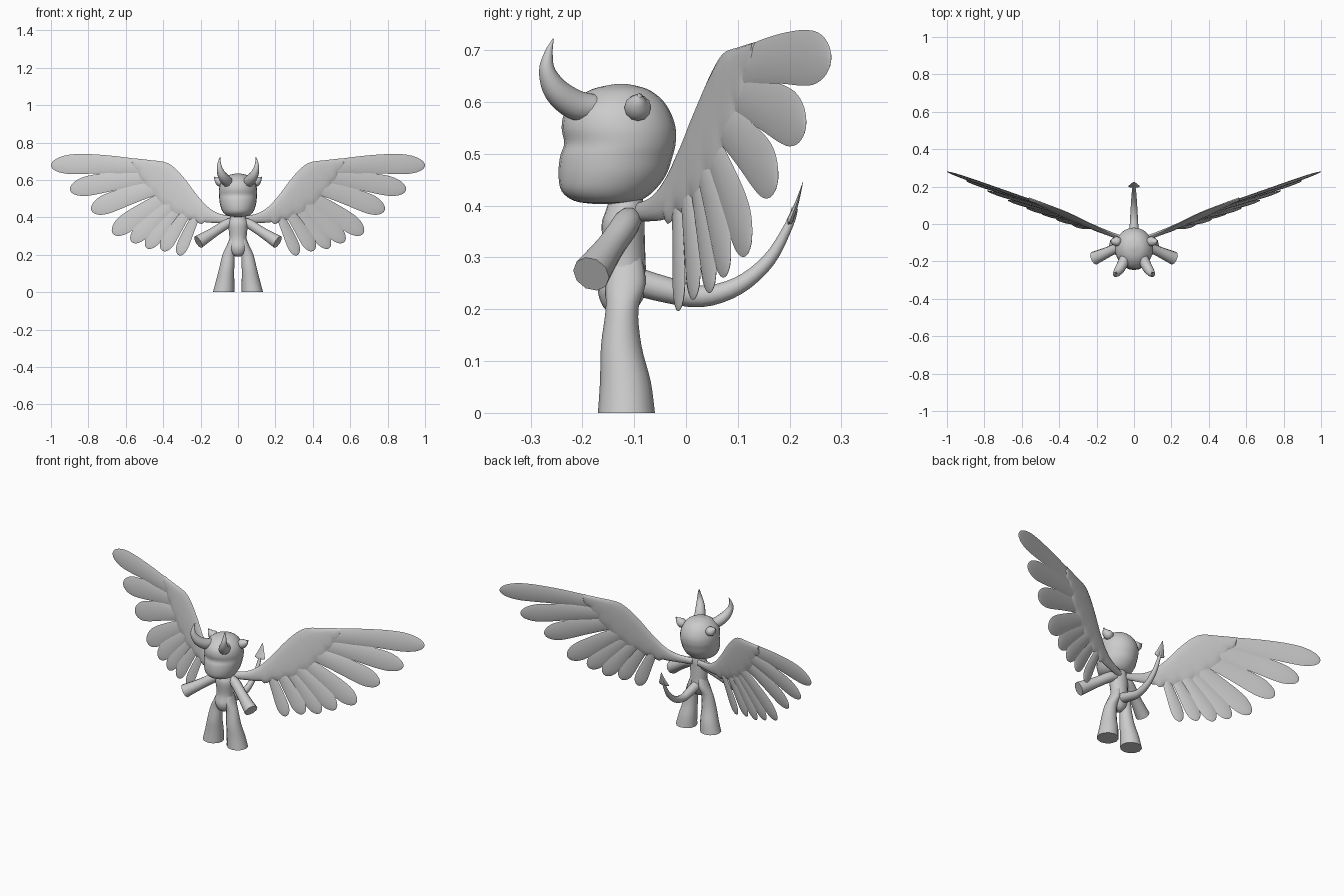
import bpy, bmesh, math
from mathutils import Vector

if "Cube" in bpy.data.objects:
    bpy.data.objects.remove(bpy.data.objects["Cube"])

grey = bpy.data.materials.new("plain grey")
grey.use_nodes = True
colour = (0.6, 0.6, 0.6, 1)
grey.diffuse_color = colour
grey.node_tree.nodes["Principled BSDF"].inputs["Base Color"].default_value = colour

X, Y, Z = Vector((1, 0, 0)), Vector((0, 1, 0)), Vector((0, 0, 1))


def spline(keys, steps):
    """Catmull-Rom through rows of numbers."""
    rows = []
    for i in range(len(keys) - 1):
        a, b, c, d = (keys[max(i - 1, 0)], keys[i], keys[i + 1], keys[min(i + 2, len(keys) - 1)])
        for k in range(steps):
            t = k / steps
            rows.append([q + t * ((r - p) + t * ((2 * p - 5 * q + 4 * r - s) + t * (3 * q - p - 3 * r + s))) / 2
                         for p, q, r, s in zip(a, b, c, d)])
    return rows + [list(keys[-1])]


def ring(centre, u, v, sides):
    angles = [2 * math.pi * k / sides for k in range(sides)]
    return [centre + u * math.cos(a) + v * math.sin(a) for a in angles]


def loft(name, rings, mirror=False):
    """Skin a closed solid over matching rings."""
    bm = bmesh.new()
    loops = [[bm.verts.new(p) for p in r] for r in rings]
    for low, high in zip(loops, loops[1:]):
        for k in range(len(low)):
            j = (k + 1) % len(low)
            bm.faces.new((low[k], low[j], high[j], high[k]))
    bm.faces.new(loops[0])
    bm.faces.new(loops[-1])
    bmesh.ops.recalc_face_normals(bm, faces=bm.faces)
    mesh = bpy.data.meshes.new(name)
    bm.to_mesh(mesh)
    bm.free()
    mesh.shade_smooth()
    mesh.set_sharp_from_angle(angle=math.radians(50))
    mesh.materials.append(grey)
    obj = bpy.data.objects.new(name, mesh)
    bpy.context.collection.objects.link(obj)
    if mirror:
        obj.modifiers.new("Mirror", 'MIRROR').use_mirror_merge = False
    return obj


def column(name, keys, sides=16, steps=4, mirror=False):
    """Level rings from rows of height, front, back, inner x, outer x."""
    rings = []
    for z, f, b, x0, x1 in spline(keys, steps):
        rings.append(ring(Vector(((x0 + x1) / 2, (f + b) / 2, z)),
                          X * (x1 - x0) / 2, Y * (b - f) / 2, sides))
    return loft(name, rings, mirror)


def tube(name, keys, sides=12, steps=4, mirror=False, flat=1):
    """Rings across a path given as rows of x, y, z, radius."""
    rows = spline(keys, steps)
    rings = []
    for i, row in enumerate(rows):
        ahead = Vector(rows[min(i + 1, len(rows) - 1)][:3]) - Vector(rows[max(i - 1, 0)][:3])
        side = X if abs(ahead.normalized().x) < 0.7 else Y
        v = ahead.cross(side).normalized()
        u = v.cross(ahead).normalized()
        rings.append(ring(Vector(row[:3]), u * row[3], v * row[3] * flat, sides))
    return loft(name, rings, mirror)


# Head with a blunt muzzle
head = [(.403, -.175, -.12, .02), (.409, -.215, -.09, .058), (.428, -.24, -.062, .08),
        (.46, -.246, -.038, .094), (.495, -.243, -.026, .1), (.52, -.235, -.02, .102),
        (.55, -.24, -.02, .102), (.58, -.234, -.03, .094), (.605, -.213, -.047, .077),
        (.625, -.18, -.075, .05), (.635, -.135, -.115, .01)]
column("head", [(z, f, b, -w, w) for z, f, b, w in head], sides=24)

# Torso and neck
torso = [(.19, -.14, -.11, .012), (.205, -.16, -.092, .035), (.24, -.17, -.076, .05),
         (.29, -.158, -.078, .046), (.36, -.163, -.08, .052), (.39, -.155, -.08, .045),
         (.42, -.145, -.085, .034)]
column("torso", [(z, f, b, -w, w) for z, f, b, w in torso], sides=20)

# Flared legs
column("legs", [(0, -.17, -.06, .02, .134), (.06, -.166, -.068, .02, .118),
                (.13, -.164, -.086, .02, .1), (.2, -.155, -.092, .017, .083),
                (.25, -.155, -.078, .008, .06), (.3, -.145, -.085, .005, .04)],
       sides=12, mirror=True)

# Arms ending in flat cut hands
tube("arms", [(.02, -.11, .375, .022), (.06, -.115, .365, .027), (.13, -.146, .32, .028),
              (.212, -.183, .268, .037)], sides=10, mirror=True)

# Curved horns
tube("horns", [(.048, -.18, .588, .027), (.062, -.215, .595, .029), (.083, -.25, .622, .025),
               (.098, -.268, .66, .016), (.1, -.265, .695, .008), (.095, -.256, .722, .001)],
     mirror=True)

# Pointed ears
tube("ears", [(.075, -.093, .583, .02), (.092, -.093, .589, .026), (.108, -.093, .598, .02),
              (.127, -.088, .616, .002)], mirror=True)

# Tail with a spade tip
tube("tail", [(0, -.1, .255, .027), (0, -.04, .238, .025), (0, .03, .225, .021),
              (0, .1, .245, .017), (0, .16, .295, .013), (0, .2, .365, .008),
              (0, .21, .395, .006)])
tube("tail_tip", [(0, .198, .368, .008), (0, .2, .37, .031), (0, .212, .4, .02),
                  (0, .22, .425, .01), (0, .226, .447, .001)], flat=.2)

# Wings lie on a swept, tilted plane
normal = Vector((-.341, 1, -.128)).normalized()


def on_wing(x, z):
    return Vector((x, .341 * x + .128 * z - .148, z))


# Covert panel: rows of upper x, z and lower x, z, with a scalloped lower edge
panel = [(.02, .405, .02, .37), (.1, .42, .1, .37), (.16, .455, .18, .375),
         (.22, .52, .26, .4), (.28, .6, .34, .43), (.34, .665, .42, .49),
         (.39, .695, .49, .57), (.47, .706, .53, .635), (.56, .716, .565, .69)]
rings = []
rows = spline(panel, 8)
for i, (ux, uz, lx, lz) in enumerate(rows):
    s = i / (len(rows) - 1)
    top, low = on_wing(ux, uz), on_wing(lx, lz)
    if s > .25:
        low += (low - top).normalized() * .014 * abs(math.sin(s * 9 * math.pi))
    rings.append(ring((top + low) / 2, (top - low) / 2, normal * (.013 - .004 * s), 12))
loft("wing_coverts", rings, mirror=True)

# Flight feathers: base x, z, tip x, z, half width
feathers = [(.40, .655, 1.0, .68, .054), (.39, .625, .9, .55, .054),
            (.36, .58, .785, .44, .054), (.33, .54, .672, .316, .052),
            (.31, .51, .57, .27, .046), (.29, .48, .49, .237, .042),
            (.255, .455, .405, .222, .04), (.215, .43, .318, .198, .034)]
for n, (bx, bz, tx, tz, w) in enumerate(feathers):
    base, tip = on_wing(bx, bz), on_wing(tx, tz)
    along = tip - base
    across = along.cross(normal).normalized()
    bow = w * .3 if n == 0 else w * .15
    rings = []
    for k in range(21):
        s = 1 - (1 - k / 20) ** 1.6
        body = .62 + .38 * min(s / .7, 1)
        end = math.sqrt(max(1 - max((s - .78) / .22, 0) ** 2, .001))
        lift = Z * bow * math.sin(math.pi * s)
        centre = base + along * s + lift + normal * .002 * (n % 2)
        rings.append(ring(centre, across * w * body * end, normal * .006 * end, 8))
    loft("flight_feather_%d" % (n + 1), rings, mirror=True)
